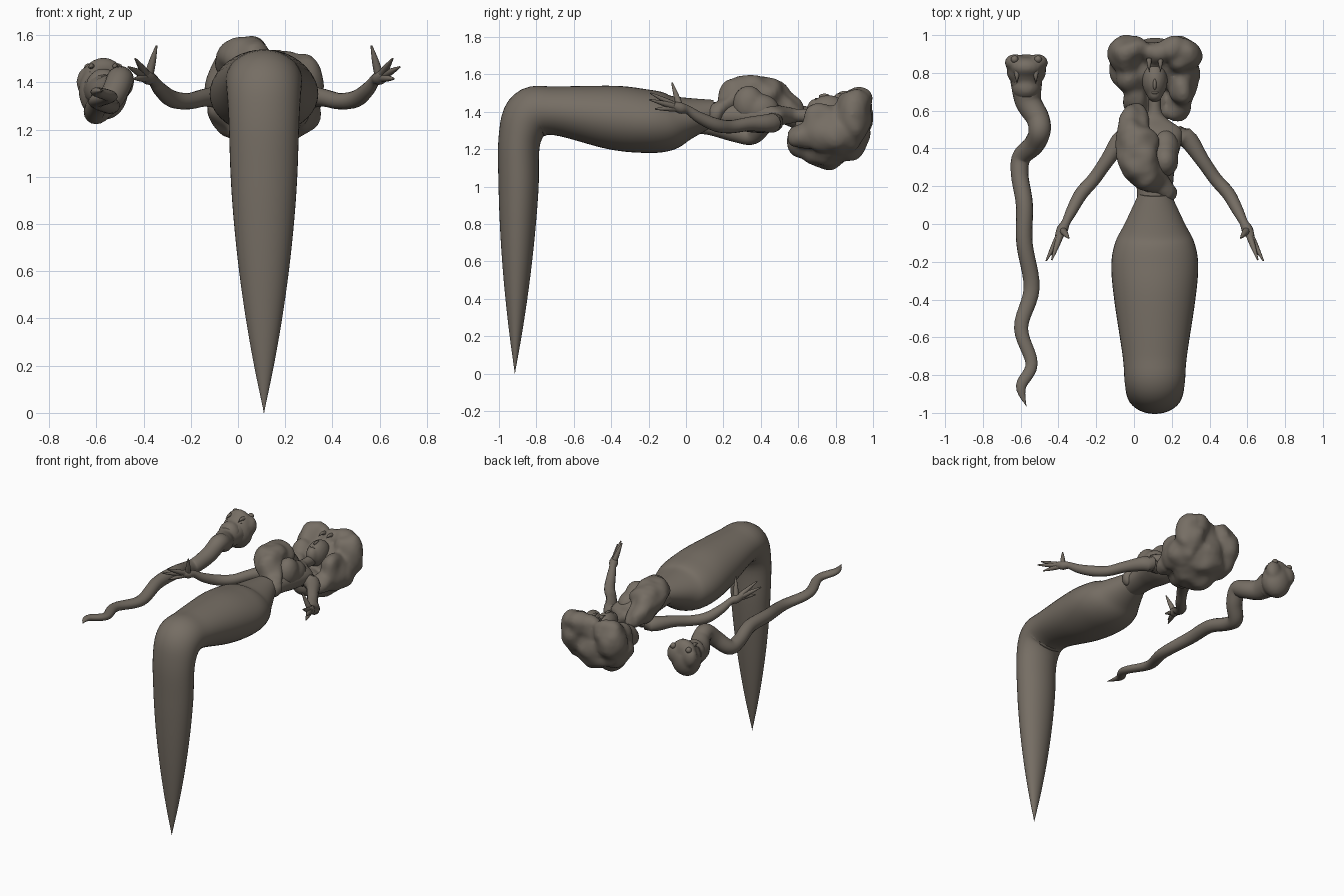
import bpy, math
from mathutils import Vector, noise

cube = bpy.data.objects.get("Cube")
if cube:
    bpy.data.objects.remove(cube, do_unlink=True)

clay = bpy.data.materials.new("warm_grey_clay")
clay.use_nodes = True
COLOUR = (0.18, 0.155, 0.127, 1)
clay.diffuse_color = COLOUR
clay.node_tree.nodes["Principled BSDF"].inputs["Base Color"].default_value = COLOUR
MID = 0.11      # x of the figure's symmetry plane
SNAKE = -0.57   # x of the snake's axis


def make(name, verts, faces):
    mesh = bpy.data.meshes.new(name)
    mesh.from_pydata(verts, [], faces)
    mesh.materials.append(clay)
    ob = bpy.data.objects.new(name, mesh)
    bpy.context.collection.objects.link(ob)
    bpy.ops.object.select_all(action="DESELECT")
    ob.select_set(True)
    bpy.context.view_layer.objects.active = ob
    bpy.ops.object.shade_smooth_by_angle(angle=math.radians(50))
    return ob


def spline(rows, steps):
    """Smooth curve through rows of any width."""
    rows = [Vector(row) for row in rows]
    rows = [rows[0], *rows, rows[-1]]
    out = []
    for before, start, end, after in zip(rows, rows[1:], rows[2:], rows[3:]):
        leave, arrive = (end - before) / 2, (after - start) / 2
        for k in range(steps):
            t = k / steps
            ease = t * t * (3 - 2 * t)
            out.append(start.lerp(end, ease) + leave * t * (1 - t) ** 2
                       - arrive * t * t * (1 - t))
    return out + [rows[-1]]


def skin(rings, sides):
    """Quads between neighbouring rings of vertices, closed at both ends."""
    faces = []
    for first in range(0, (rings - 1) * sides, sides):
        for k in range(sides):
            n = (k + 1) % sides
            faces.append((first + k, first + n, first + sides + n, first + sides + k))
    last = (rings - 1) * sides
    faces.append(tuple(reversed(range(sides))))
    faces.append(tuple(range(last, last + sides)))
    return faces


def loft(name, rows, sides=20, steps=4):
    """Rows are x, y, z, half width and, where it differs, half depth."""
    rings = spline([row if len(row) > 4 else (*row, row[-1]) for row in rows], steps)
    centres = [Vector(ring[:3]) for ring in rings]
    verts = []
    for i, (centre, ring) in enumerate(zip(centres, rings)):
        tangent = (centres[min(i + 1, len(centres) - 1)] - centres[max(i - 1, 0)]).normalized()
        side = Vector((1, 0, 0))
        side = (side - tangent * side.dot(tangent)).normalized()
        up = side.cross(tangent)
        width, depth = (max(half, 0.001) for half in ring[3:])
        for k in range(sides):
            angle = math.tau * k / sides
            verts.append(centre + side * width * math.cos(angle) + up * depth * math.sin(angle))
    return make(name, verts, skin(len(rings), sides))


def blobs(name, parts, lump=0.0, voxel=0.0):
    """Ellipsoids (centre, radii), optionally lumpy and fused together."""
    verts, faces, sides, rings = [], [], 28, 17
    for part in parts:
        base, centre, radii = len(verts), Vector(part[:3]), Vector(part[3:])
        for i in range(rings):
            tilt = math.pi * (1 - max(i, 0.01) / (rings - 0.99))
            for k in range(sides):
                turn = math.tau * k / sides
                out = Vector((math.sin(tilt) * math.cos(turn),
                              math.sin(tilt) * math.sin(turn), math.cos(tilt)))
                point = centre + out * radii
                verts.append(point + out * lump * noise.noise(point * 11))
        faces += [tuple(base + v for v in face) for face in skin(rings, sides)]
    ob = make(name, verts, faces)
    if voxel:
        fuse = ob.modifiers.new("fuse", "REMESH")
        fuse.mode, fuse.voxel_size, fuse.use_smooth_shade = "VOXEL", voxel, True
        soften = ob.modifiers.new("soften", "SMOOTH")
        soften.factor, soften.iterations = 0.5, 5


def flip(rows, centre=MID):
    return [(2 * centre - row[0], *row[1:]) for row in rows]


def both(rows, centre=MID):
    return rows + flip(rows, centre)


def fang(name, x, y, z, radius, length):
    loft(name, [(x, y, z, radius), (x, y - length / 2, z + radius / 2, radius * 0.7),
                (x, y - length, z, 0)], 10)


# Lower body: hips and thighs, then a pointed tail hanging from the knee
thigh = [(.16, 1.4, .085, .065), (0, 1.365, .16, .115), (-.1, 1.345, .21, .155),
         (-.22, 1.35, .23, .17), (-.4, 1.37, .215, .17), (-.7, 1.405, .17, .13),
         (-.83, 1.385, .16, .14), (-.89, 1.25, .15, .113)]
tail = []
for step in range(5, -1, -1):
    height = step / 5
    rest = 1 - height / 1.25
    width = 0.148 * (1 - rest ** 1.9)
    tail.append((-.89 - rest * .025, height, width, width * .76))
loft("lower_body", [(MID, *row) for row in thigh + tail], 40, 6)

# Torso, neck and bust
torso = [(.08, .09, .07), (.25, .1, .075), (.35, .12, .09), (.43, .14, .09),
         (.5, .14, .055), (.55, .075, .045), (.6, .035, .035), (.72, .035, .04)]
loft("torso", [(MID, y, 1.38, width, depth) for y, width, depth in torso], 28)
blobs("bust", both([(.165, .335, 1.44, .07, .085, .1), (.165, .4, 1.41, .075, .1, .085)]),
      voxel=0.012)

# Arms and hands
palm = (.6, -.03, 1.42)
arm = [(.16, .455, 1.355, .05), (.27, .46, 1.34, .052), (.36, .34, 1.335, .038),
       (.43, .24, 1.32, .035), (.5, .16, 1.33, .036), (.55, .07, 1.37, .03),
       (.58, .01, 1.41, .023), (*palm, .03), (.62, -.07, 1.435, .02)]
tips = {"thumb": (.565, -.075, 1.555), "first_finger": (.655, -.19, 1.5),
        "middle_finger": (.685, -.195, 1.465), "last_finger": (.66, -.165, 1.415)}
for side, place in (("left", list), ("right", flip)):
    loft(side + "_arm", place(arm), 16)
    for digit, tip in tips.items():
        knuckle = Vector(palm).lerp(Vector(tip), 0.5)
        loft(side + "_" + digit, place([(*palm, .02), (*knuckle, .015), (*tip, .004)]), 10)

# Head and face
blobs("head", [(MID, .76, 1.4, .068, .1, .09), (MID, .69, 1.41, .042, .045, .06)], voxel=0.01)
blobs("nose", [(MID, .74, 1.483, .01, .03, .014)])
blobs("lips", [(MID, .695, 1.466, .02, .007, .008)])

# Voluminous hair: broad parted crown, longer on the left
crown = [(.25, .89, 1.36, .11, .1, .15), (.21, .925, 1.45, .09, .065, .085),
         (.27, .91, 1.44, .075, .075, .09), (.25, .83, 1.28, .1, .12, .11)]
left = [(.255, .74, 1.31, .075, .13, .13), (.23, .63, 1.27, .07, .095, .08)]
right = [(-.02, .78, 1.31, .085, .1, .13), (0, .67, 1.31, .055, .1, .09)]
back = [(MID, .84, 1.29, .2, .14, .16), (MID, .76, 1.2, .16, .14, .1),
        (MID, .65, 1.24, .12, .12, .08), (MID, .905, 1.43, .1, .065, .09)]
blobs("hair", both(crown) + left + right + back, 0.025, 0.014)

# Thick lock of hair swept across the chest
lock = spline([(0, .585, 1.4, .06), (0, .49, 1.455, .095), (.02, .4, 1.495, .105),
               (.045, .31, 1.495, .103), (.1, .23, 1.445, .08), (.2, .165, 1.39, .042)], 3)
blobs("chest_lock", [(*knot, knot[-1], knot[-1]) for knot in lock], 0.03, 0.013)

# Snake body: the neck arches up and dips, then the tail winds and thins out
neck = [(SNAKE, .76, 1.37, .085), (-.56, .65, 1.36, .07), (-.51, .56, 1.385, .062),
        (-.5, .49, 1.41, .058), (-.53, .42, 1.345, .055), (-.595, .355, 1.275, .05),
        (-.605, .26, 1.285, .046), (-.58, .1, 1.325, .045), (-.58, -.1, 1.325, .043)]
bends = []
for i, y in enumerate((-.34, -.55, -.74, -.86)):
    bends.append((SNAKE + .028 * (-1) ** i, y, 1.3 + i * .02, .042 - i * .005, .034 - i * .005))
loft("snake_body", [*neck, *bends, (SNAKE, -.965, 1.365, 0)], 16, 6)

# Snake head with brow, jaw, mouth, eyes and fangs
skull = [(SNAKE, .81, 1.36, .105, .09, .12), (SNAKE, .83, 1.43, .085, .055, .075),
         (SNAKE, .72, 1.37, .078, .07, .09)]
brow = [(-.51, .855, 1.4, .055, .045, .07)]
blobs("snake_head", skull + both(brow, SNAKE), voxel=0.012)
blobs("snake_eyes", both([(-.508, .872, 1.46, .02, .02, .02)], SNAKE))
blobs("snake_mouth", [(SNAKE, .775, 1.445, .06, .015, .014)])

# Fangs of the snake, and the small pair hanging over the brow
for sign in (-1, 1):
    fang("snake_fang", SNAKE + sign * .05, .82, 1.46, .016, .075)
    fang("brow_fang", MID + sign * .03, .875, 1.495, .014, .07)
